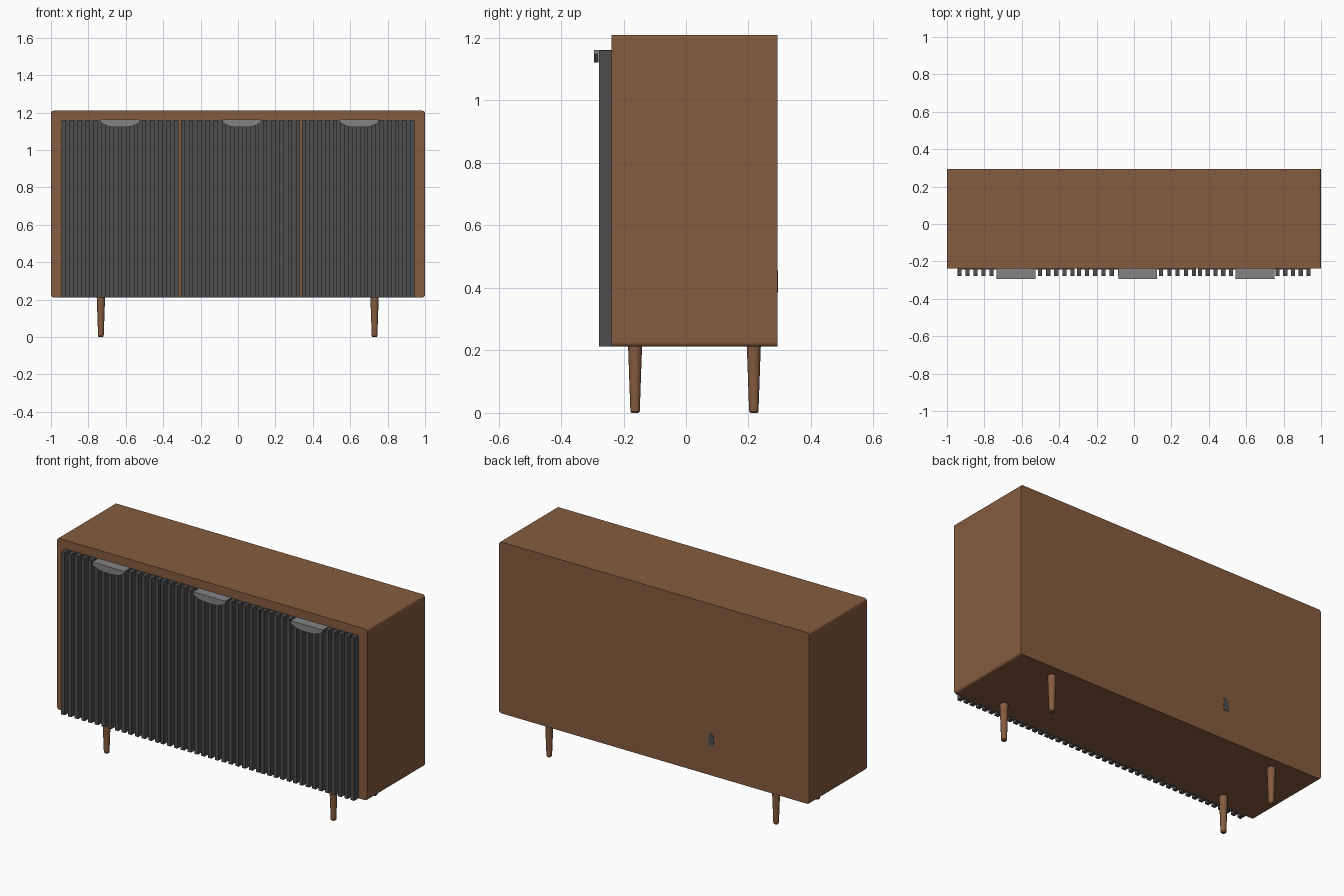
import bpy
import bmesh
import math

if "Cube" in bpy.data.objects:
    bpy.data.objects.remove(bpy.data.objects["Cube"], do_unlink=True)


def material(name, color):
    m = bpy.data.materials.new(name)
    m.diffuse_color = (*color, 1)
    m.use_nodes = True
    m.node_tree.nodes["Principled BSDF"].inputs["Base Color"].default_value = (*color, 1)
    return m


WOOD = material("walnut brown", (0.235, 0.107, 0.050))
DARK = material("charcoal", (0.076, 0.076, 0.078))
METAL = material("grey metal", (0.23, 0.23, 0.23))


def finish(name, bm, mat):
    bmesh.ops.recalc_face_normals(bm, faces=bm.faces)
    mesh = bpy.data.meshes.new(name)
    bm.to_mesh(mesh)
    bm.free()
    mesh.materials.append(mat)
    ob = bpy.data.objects.new(name, mesh)
    bpy.context.collection.objects.link(ob)
    return ob


def add_box(bm, x0, x1, y0, y1, z0, z1):
    verts = bmesh.ops.create_cube(bm, size=1)["verts"]
    for v in verts:
        v.co.x = x0 if v.co.x < 0 else x1
        v.co.y = y0 if v.co.y < 0 else y1
        v.co.z = z0 if v.co.z < 0 else z1
    return verts


def add_prism(bm, outline, y0, y1):
    """Extrude an (x, z) outline along y."""
    face = bm.faces.new([bm.verts.new((x, y0, z)) for x, z in outline])
    ext = bmesh.ops.extrude_face_region(bm, geom=[face])["geom"]
    bmesh.ops.translate(bm, vec=(0, y1 - y0, 0),
                        verts=[g for g in ext if isinstance(g, bmesh.types.BMVert)])


FRONT, BACK = -0.238, 0.293
BOTTOM, TOP = 0.212, 1.21
DOOR_TOP = 1.16

# Cabinet body, with its four long edges rounded
bm = bmesh.new()
add_box(bm, -1, 1, FRONT, BACK, BOTTOM, TOP)
long_edges = [e for e in bm.edges if abs(e.verts[0].co.y - e.verts[1].co.y) > 0.1]
bmesh.ops.bevel(bm, geom=long_edges, offset=0.013, segments=3, profile=0.5, affect="EDGES")
finish("cabinet_body", bm, WOOD)

# Slatted doors, each with a curved tab pull
SLATS, SLAT_W = 15, 0.022
doors = {"right": (-0.945, -0.318, -0.63),
         "middle": (-0.306, 0.332, 0.02),
         "left": (0.342, 0.944, 0.648)}
for side, (x0, x1, pull_x) in doors.items():
    bm = bmesh.new()
    add_box(bm, x0, x1, FRONT - 0.006, FRONT + 0.002, BOTTOM, DOOR_TOP)
    pitch = (x1 - x0 - SLAT_W) / (SLATS - 1)
    for i in range(SLATS):
        x = x0 + i * pitch
        add_box(bm, x, x + SLAT_W, -0.279, FRONT, BOTTOM, DOOR_TOP)
    finish(side + "_door", bm, DARK)

    bm = bmesh.new()
    half = [(0.104, DOOR_TOP + 0.001), (0.104, 1.148), (0.085, 1.136), (0.06, 1.126), (0.03, 1.122)]
    outline = [(pull_x + x, z) for x, z in half]
    outline += [(pull_x - x, z) for x, z in reversed(half)]
    add_prism(bm, outline, -0.294, -0.280)
    add_box(bm, pull_x - 0.104, pull_x + 0.104, -0.294, FRONT, DOOR_TOP - 0.004, DOOR_TOP + 0.002)
    finish(side + "_door_pull", bm, METAL)

# Tapered round legs with a softened foot
profile = [(0.011, 0), (0.015, 0.005), (0.0225, BOTTOM + 0.005)]
for row, y in (("front", -0.163), ("back", 0.217)):
    for side, x in (("right", -0.733), ("left", 0.73)):
        bm = bmesh.new()
        rings = []
        for r, z in profile:
            rings.append([bm.verts.new((x + r * math.cos(a * math.tau / 24),
                                        y + r * math.sin(a * math.tau / 24), z))
                          for a in range(24)])
        for low, high in zip(rings, rings[1:]):
            for i in range(24):
                j = (i + 1) % 24
                bm.faces.new((low[i], low[j], high[j], high[i]))
        bm.faces.new(rings[0])
        bm.faces.new(rings[-1])
        leg = finish(f"{row}_{side}_leg", bm, WOOD)
        bpy.ops.object.select_all(action="DESELECT")
        leg.select_set(True)
        bpy.context.view_layer.objects.active = leg
        bpy.ops.object.shade_smooth_by_angle(angle=math.radians(35))

# Small dark tab on the back panel
bm = bmesh.new()
add_prism(bm, [(-0.387, 0.385), (-0.349, 0.385), (-0.356, 0.455), (-0.380, 0.455)],
          BACK - 0.002, BACK + 0.002)
finish("back_tab", bm, DARK)
